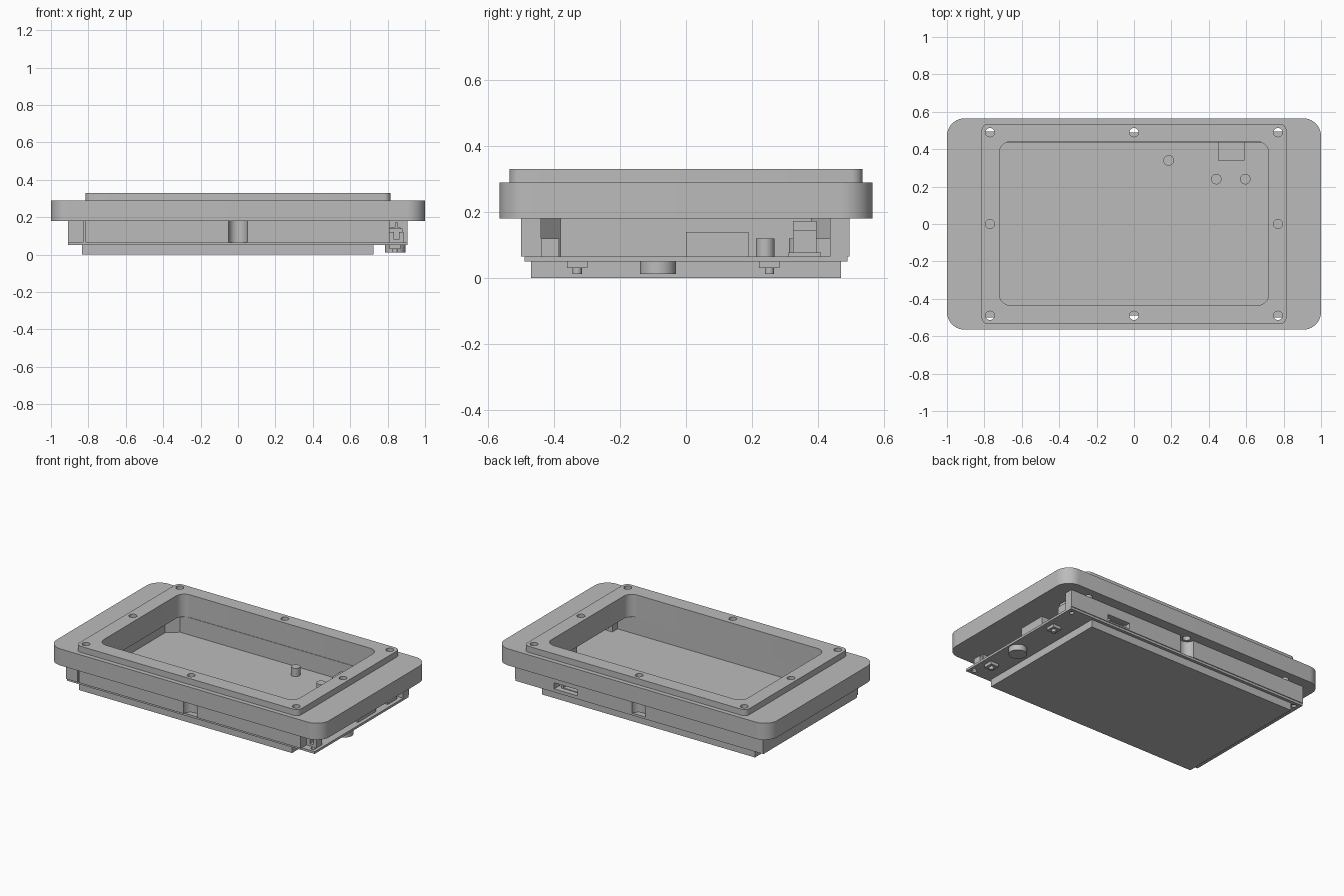
import bpy, bmesh, math

if "Cube" in bpy.data.objects:
    bpy.data.objects.remove(bpy.data.objects["Cube"])

grey = bpy.data.materials.new("plain grey")
grey.diffuse_color = (0.5, 0.5, 0.5, 1)
grey.use_nodes = True
grey.node_tree.nodes["Principled BSDF"].inputs["Base Color"].default_value = grey.diffuse_color


def prism(name, pts, z0, z1):
    """Extrude a flat outline from z0 to z1."""
    bm = bmesh.new()
    face = bm.faces.new([bm.verts.new((x, y, z0)) for x, y in pts])
    geo = bmesh.ops.extrude_face_region(bm, geom=[face])["geom"]
    top = [v for v in geo if isinstance(v, bmesh.types.BMVert)]
    bmesh.ops.translate(bm, verts=top, vec=(0, 0, z1 - z0))
    bmesh.ops.recalc_face_normals(bm, faces=bm.faces)
    me = bpy.data.meshes.new(name)
    bm.to_mesh(me)
    bm.free()
    me.materials.append(grey)
    ob = bpy.data.objects.new(name, me)
    bpy.context.collection.objects.link(ob)
    return ob


def box(name, x0, x1, y0, y1, z0, z1):
    return prism(name, [(x0, y0), (x1, y0), (x1, y1), (x0, y1)], z0, z1)


def rounded(name, x0, x1, y0, y1, r, z0, z1, n=10):
    pts = []
    corners = [(x1 - r, y1 - r), (x0 + r, y1 - r), (x0 + r, y0 + r), (x1 - r, y0 + r)]
    for q, (cx, cy) in enumerate(corners):
        for i in range(n + 1):
            a = math.pi / 2 * (q + i / n)
            pts.append((cx + r * math.cos(a), cy + r * math.sin(a)))
    return prism(name, pts, z0, z1)


def cyl(name, x, y, r, z0, z1, n=32):
    return prism(name, [(x + r * math.cos(2 * math.pi * i / n),
                         y + r * math.sin(2 * math.pi * i / n)) for i in range(n)], z0, z1)


def cut(ob, cutters):
    bpy.context.view_layer.objects.active = ob
    for c in cutters:
        c.hide_render = True
        m = ob.modifiers.new("cut", "BOOLEAN")
        m.operation, m.solver, m.object = "DIFFERENCE", "EXACT", c
        bpy.ops.object.modifier_apply(modifier=m.name)
        bpy.data.objects.remove(c, do_unlink=True)


SCREWS = [(x, y) for x in (-0.77, 0, 0.77) for y in (-0.49, 0, 0.49) if (x, y) != (0, 0)]


def frame_cutters():
    return [rounded("window_cutter", -0.72, 0.72, -0.435, 0.44, 0.06, 0.1, 0.4)] + [
        cyl("hole_cutter", x, y, 0.024, 0.1, 0.4, 24) for x, y in SCREWS]


# Front frame: wide bezel and raised lip, both with window and screw holes
bezel = rounded("bezel", -1, 1, -0.565, 0.565, 0.095, 0.18, 0.29, 14)
cut(bezel, frame_cutters())
lip = rounded("raised_lip", -0.815, 0.815, -0.535, 0.535, 0.035, 0.29, 0.33, 6)
cut(lip, frame_cutters())

# Side walls: U shape, open at the right end, with filled left corners
walls = prism("side_walls", [
    (0.81, -0.5), (-0.91, -0.5), (-0.91, 0.495), (0.905, 0.495), (0.905, 0.437),
    (-0.73, 0.437), (-0.80, 0.38), (-0.80, -0.38), (-0.73, -0.44), (0.81, -0.44)],
    0.065, 0.18)
cut(walls, [cyl("notch_cutter", 0, s * 0.5, 0.05, 0.0, 0.3) for s in (-1, 1)]
    + [box("slit_cutter", -0.825, -0.815, -0.6, -0.49, 0.0, 0.3),
       box("port_cutter", 0.45, 0.62, 0.40, 0.6, 0.075, 0.115)])

# Circuit board with corner holes
board = box("board", -0.91, 0.905, -0.49, 0.49, 0.05, 0.065)
cut(board, [cyl("hole_cutter", x, y, 0.015, 0, 0.2, 16)
            for x in (-0.87, 0.87) for y in (-0.455, 0.455)])

# Rear panel
box("rear_panel", -0.835, 0.725, -0.47, 0.47, 0.0, 0.05)

# Parts on top of the board
for i, (x, y) in enumerate([(0.185, 0.34), (0.44, 0.24), (0.595, 0.24)]):
    cyl("capacitor_%d" % i, x, y, 0.028, 0.065, 0.12)
port = box("port", 0.45, 0.59, 0.34, 0.46, 0.065, 0.12)
cut(port, [box("port_cutter", 0.465, 0.575, 0.40, 0.6, 0.08, 0.108)])
box("edge_connector", 0.80, 0.88, 0.0, 0.19, 0.065, 0.14)
box("switch_base", 0.82, 0.88, 0.31, 0.41, 0.065, 0.077)
box("switch_body", 0.815, 0.87, 0.325, 0.395, 0.077, 0.145)
box("switch_tab", 0.84, 0.856, 0.325, 0.395, 0.145, 0.172)
clip = box("corner_clip", 0.81, 0.885, -0.44, -0.385, 0.065, 0.12)
cut(clip, [box("clip_cutter", 0.835, 0.86, -0.5, -0.3, 0.08, 0.2)])

# Parts under the overhanging end of the board
cyl("buzzer", 0.84, -0.085, 0.055, 0.012, 0.05)
for i, y in enumerate((-0.33, 0.253)):
    box("button_base_%d" % i, 0.81, 0.87, y - 0.031, y + 0.031, 0.03, 0.05)
    cyl("button_cap_%d" % i, 0.84, y, 0.014, 0.012, 0.03, 20)

# Smooth round faces, keep edges sharp
bpy.ops.object.select_all(action="DESELECT")
for ob in bpy.context.scene.objects:
    ob.select_set(True)
bpy.context.view_layer.objects.active = bezel
bpy.ops.object.shade_smooth_by_angle(angle=math.radians(30))
